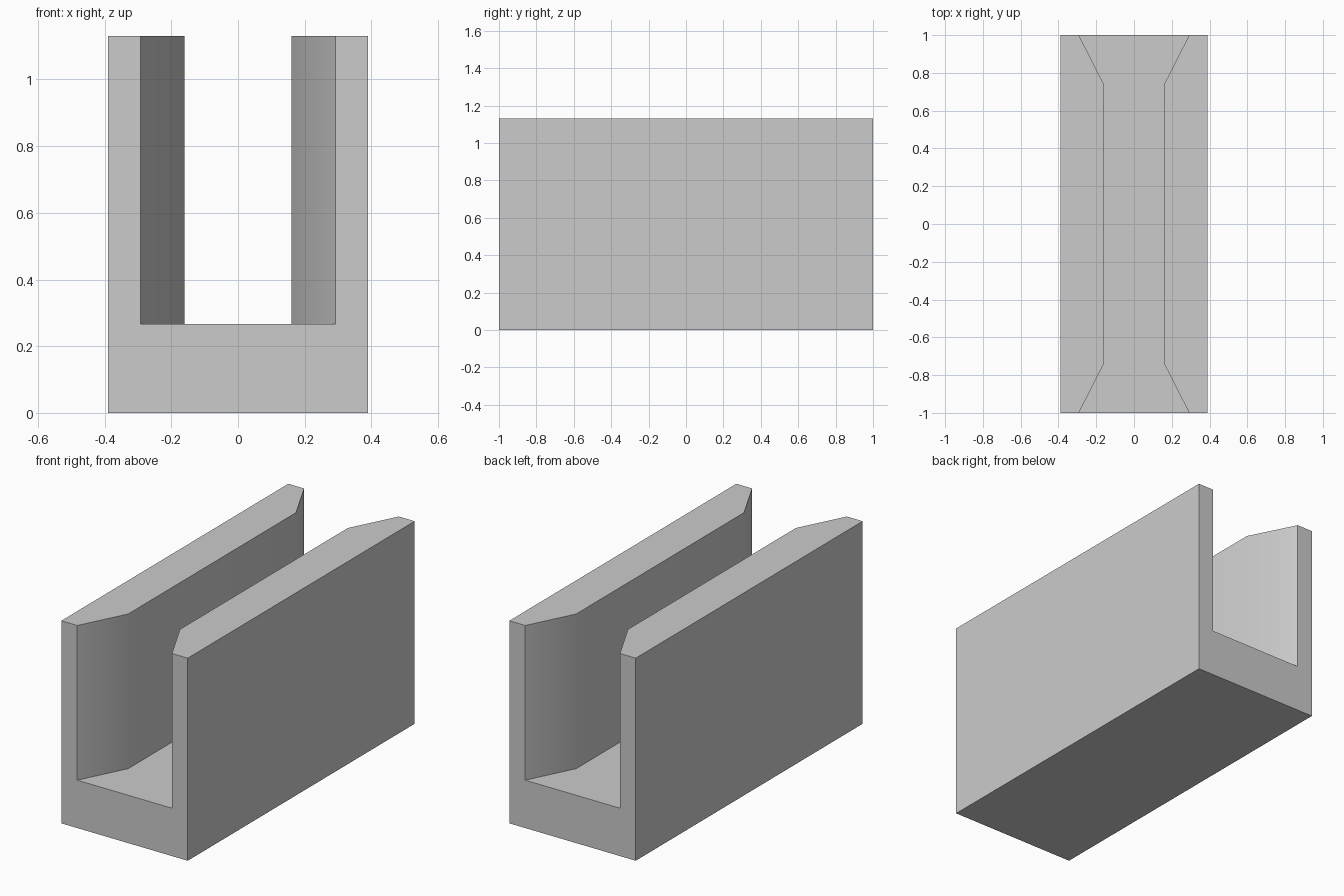
import bpy
import bmesh
import math

cube = bpy.data.objects.get("Cube")
if cube:
    bpy.data.objects.remove(cube, do_unlink=True)

HALF_WIDTH, HALF_LENGTH, HEIGHT = 0.39, 1.0, 1.13
FLOOR_Z = 0.267
SLOT_HALF, MOUTH_HALF, FLARE_Y = 0.16, 0.292, 0.74

grey = bpy.data.materials.new("plain_grey")
grey.use_nodes = True
colour = (0.6, 0.6, 0.6, 1)
grey.diffuse_color = colour
grey.node_tree.nodes["Principled BSDF"].inputs["Base Color"].default_value = colour


def prism(name, outline, bottom, top):
    """Extrude a plan outline upwards into a solid."""
    bm = bmesh.new()
    face = bm.faces.new([bm.verts.new((x, y, bottom)) for x, y in outline])
    grown = bmesh.ops.extrude_face_region(bm, geom=[face])["geom"]
    for v in grown:
        if isinstance(v, bmesh.types.BMVert):
            v.co.z = top
    bmesh.ops.recalc_face_normals(bm, faces=bm.faces)
    mesh = bpy.data.meshes.new(name)
    bm.to_mesh(mesh)
    bm.free()
    mesh.materials.append(grey)
    obj = bpy.data.objects.new(name, mesh)
    bpy.context.collection.objects.link(obj)
    return obj


def four_way(points):
    """Mirror a quarter outline, listed from the side to the end, round both axes."""
    half = points + [(-x, y) for x, y in reversed(points)]
    return half + [(-x, -y) for x, y in half]


# Solid block
block = prism("channel_block", four_way([(HALF_WIDTH, HALF_LENGTH)]), 0, HEIGHT)

# Slot with flared mouths, overshooting the block ends along the same slope
over = 0.1
slope = (MOUTH_HALF - SLOT_HALF) / (HALF_LENGTH - FLARE_Y)
slot = prism("slot_cutter",
             four_way([(SLOT_HALF, FLARE_Y),
                       (MOUTH_HALF + slope * over, HALF_LENGTH + over)]),
             FLOOR_Z, HEIGHT + over)
slot.hide_render = True

cut = block.modifiers.new("slot", 'BOOLEAN')
cut.operation = 'DIFFERENCE'
cut.solver = 'EXACT'
cut.object = slot

# Apply the cut, then soften only the shallow bends in the slot walls
bpy.ops.object.select_all(action='DESELECT')
bpy.context.view_layer.objects.active = block
block.select_set(True)
bpy.ops.object.modifier_apply(modifier=cut.name)
bpy.data.objects.remove(slot, do_unlink=True)
bpy.ops.object.shade_smooth_by_angle(angle=math.radians(30))
